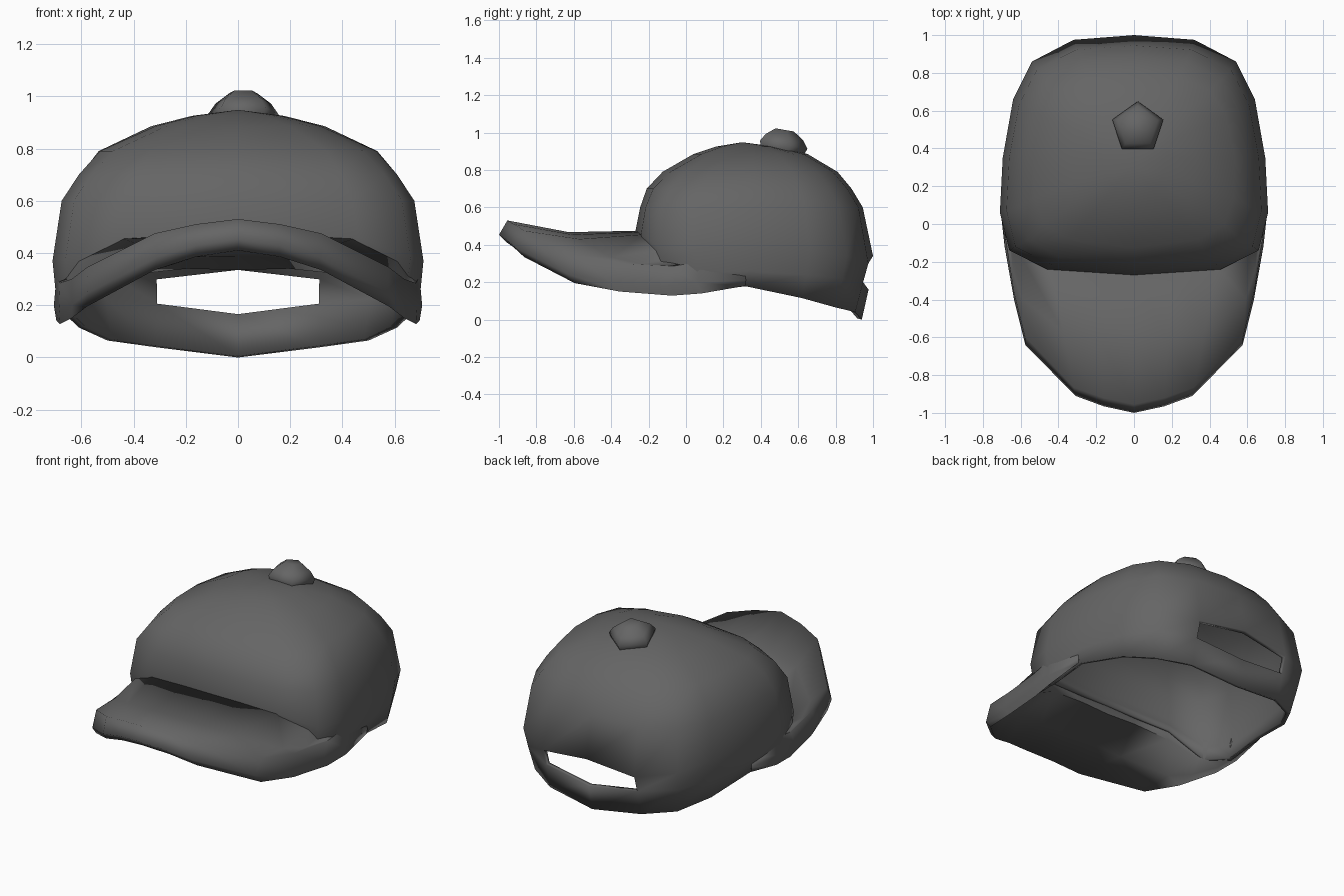
import bpy, bmesh, math
from mathutils import Matrix, Vector

if "Cube" in bpy.data.objects:
    bpy.data.objects.remove(bpy.data.objects["Cube"])

# one dark grey for the whole cap
grey = bpy.data.materials.new("dark grey cloth")
grey.diffuse_color = (0.13, 0.13, 0.13, 1)
grey.use_nodes = True
grey.node_tree.nodes["Principled BSDF"].inputs["Base Color"].default_value = grey.diffuse_color


def make(name, bm, angle):
    mesh = bpy.data.meshes.new(name)
    bm.to_mesh(mesh)
    bm.free()
    ob = bpy.data.objects.new(name, mesh)
    bpy.context.collection.objects.link(ob)
    mesh.materials.append(grey)
    bpy.ops.object.select_all(action='DESELECT')
    ob.select_set(True)
    bpy.context.view_layer.objects.active = ob
    bpy.ops.object.shade_smooth_by_angle(angle=math.radians(angle))
    return ob


def mirrored(half):
    """Half outline (back to front, x >= 0) -> closed ring of points."""
    return half + [(-x, y, z) for x, y, z in half[-2:0:-1]]


# crown: three lower rows given by half outline, then scaled rings up to the top
plan = [(0, 1), (.32, .975), (.54, .86), (.64, .66), (.695, .35),
        (.71, .06), (.66, -.14), (.46, -.24), (0, -.27)]
rim_xy = [(0, .94), (.32, .905), (.5, .80), (.61, .62), (.675, .32),
          (.68, .06), (.635, -.12), (.44, -.225), (0, -.255)]
rim_z = [0, .04, .065, .115, .178, .15, .20, .37, .39]
hole_low = [.16, .2, .22, .24, .26, .25, .29, .41, .43]
hole_top = [.34, .30, .34, .37, .38, .37, .38, .46, .475]

rows = [mirrored([(x, y, z) for (x, y), z in zip(rim_xy, rim_z)])]
low = []
for (x, y), (rx, ry), z in zip(plan, rim_xy, hole_low):
    low.append((x * .6 + rx * .4, y * .6 + ry * .4, z))
rows.append(mirrored(low))
rows.append(mirrored([(x, y, z) for (x, y), z in zip(plan, hole_top)]))
CY = .36
# height, half width, front y, back y, roundness of the corners
for z, w, yf, yb, t in [(.60, .675, -.245, .945, 0), (.70, .615, -.21, .885, .1),
                        (.79, .545, -.125, .81, .3), (.885, .34, .04, .65, .7),
                        (.925, .18, .16, .48, 1)]:
    ring = []
    for x, y in plan:
        u, v = x / .71, (y - CY) / (.64 if y > CY else .63)
        s = 1 + t * (1 / max(1, math.hypot(u, v)) - 1)
        ring.append((u * s * w, CY + v * s * ((yb - CY) if v > 0 else (CY - yf)), z))
    rows.append(mirrored(ring))

bm = bmesh.new()
vr = [[bm.verts.new(p) for p in row] for row in rows]
n = len(vr[0])
for r in range(len(vr) - 1):
    for k in range(n):
        m = (k + 1) % n
        if r == 1 and k in (0, n - 1):      # strap opening at the back
            continue
        bm.faces.new((vr[r][m], vr[r][k], vr[r + 1][k], vr[r + 1][m]))
apex = bm.verts.new((0, .3, .948))
for k in range(n):
    bm.faces.new((vr[-1][(k + 1) % n], vr[-1][k], apex))
bm.normal_update()
if apex.normal.z < 0:
    bmesh.ops.reverse_faces(bm, faces=bm.faces[:])
crown = make("crown", bm, 80)
shell = crown.modifiers.new("cloth thickness", 'SOLIDIFY')
shell.thickness = .025
shell.offset = -1

# brim: curved slab lofted from the crown seam to the outer edge,
# its ends melting into the crown sides
seam = [(0, -.255, .475), (.2, -.25, .468), (.44, -.23, .455), (.61, -.15, .37),
        (.65, -.09, .325), (.675, .0, .30), (.68, .12, .29), (.675, .31, .25)]
seam_under = [.335, .34, .315, .21, .175, .155, .155, .185]
edge = [(0, -1, .42, .53), (.16, -.965, .395, .51), (.31, -.91, .345, .475),
        (.575, -.64, .205, .345), (.635, -.40, .16, .30),
        (.685, -.12, .138, .285), (.705, .06, .15, .31), (.685, .32, .19, .26)]


def brim_section(j):
    sx, sy, sz = seam[j]
    ex, ey, lo, hi = edge[j]
    su = seam_under[j]
    d = Vector((ex - sx, ey - sy, 0))
    inset = d.normalized() * min(.045, d.length * .4)
    ix, iy = ex - inset.x, ey - inset.y
    mx, my = (sx + ex) / 2, (sy + ey) / 2
    dip = .035 * min(1, d.length / .7)
    return [(sx, sy, sz), (mx, my, (sz + hi) / 2 - dip), (ix, iy, hi),
            (ex, ey, lo + .3 * (hi - lo)), (ix, iy, lo - .01),
            (mx, my, (su + lo) / 2 + .01), (sx * .975, sy + .02, su)]


half = [brim_section(j) for j in range(len(seam))]
sections = [[(-x, y, z) for x, y, z in s] for s in half[:0:-1]] + half
bm = bmesh.new()
vs = [[bm.verts.new(p) for p in s] for s in sections]
for a, b in zip(vs, vs[1:]):
    for i in range(len(a)):
        j = (i + 1) % len(a)
        bm.faces.new((a[i], a[j], b[j], b[i]))
bm.faces.new(vs[0])
bm.faces.new(vs[-1])
bmesh.ops.recalc_face_normals(bm, faces=bm.faces[:])
make("brim", bm, 100)

# five-sided button, leaning back with the slope of the crown
bm = bmesh.new()
rings = []
for r, z in [(.12, -.07), (.142, -.005), (.112, .035), (.055, .073)]:
    rings.append([bm.verts.new((r * math.sin(k * math.tau / 5),
                                r * math.cos(k * math.tau / 5), z)) for k in range(5)])
for a, b in zip(rings, rings[1:]):
    for k in range(5):
        m = (k + 1) % 5
        bm.faces.new((a[m], a[k], b[k], b[m]))
bm.faces.new(rings[0])
bm.faces.new(rings[-1])
bmesh.ops.recalc_face_normals(bm, faces=bm.faces[:])
bm.transform(Matrix.Translation((.02, .51, .943)) @ Matrix.Rotation(-.17, 4, 'X'))
make("top_button", bm, 100)
